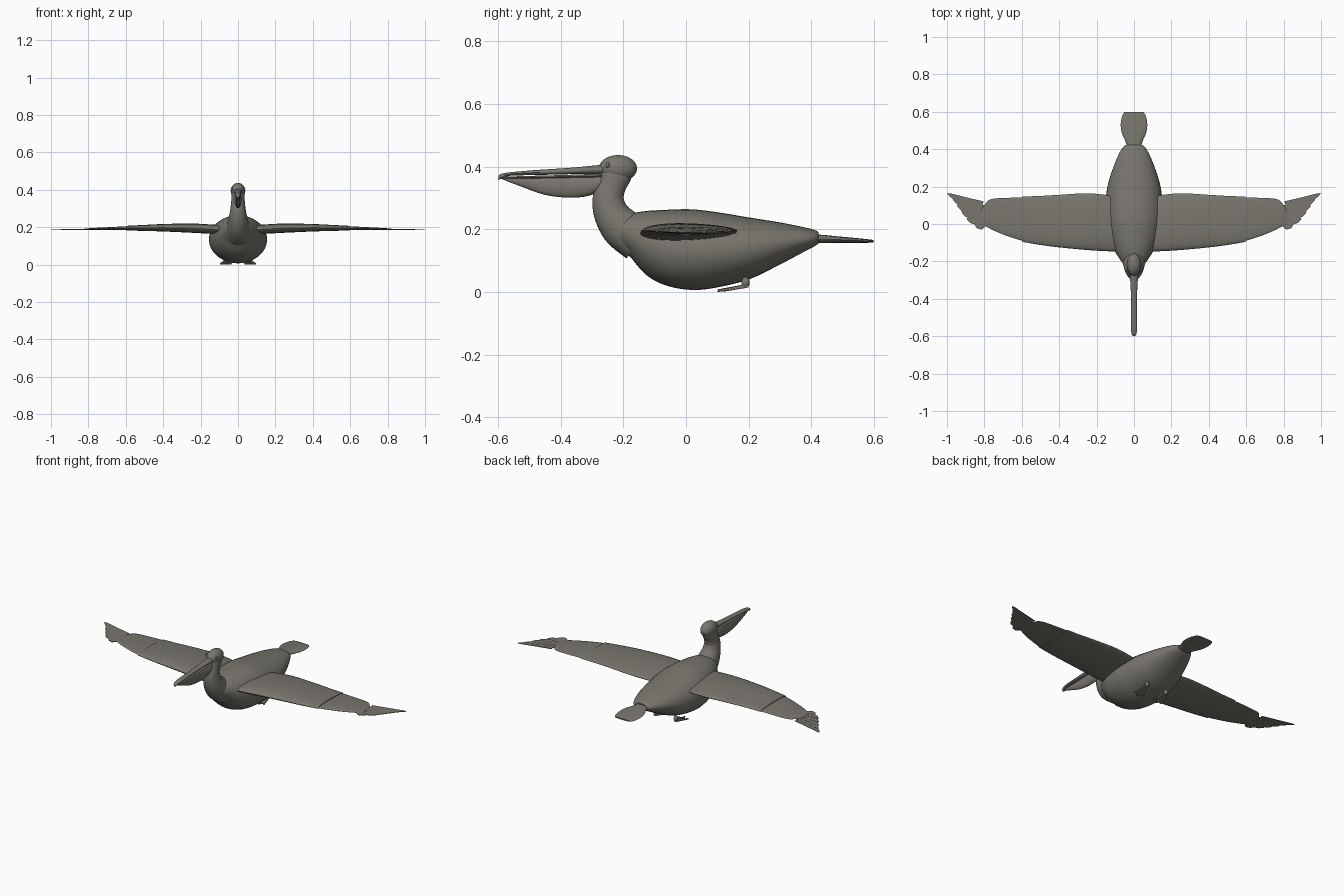
import bpy, bmesh, math
from mathutils import Vector as V

if "Cube" in bpy.data.objects:
    bpy.data.objects.remove(bpy.data.objects["Cube"])

mat = bpy.data.materials.new("grey_brown")
mat.diffuse_color = (0.19, 0.18, 0.155, 1)
mat.use_nodes = True
mat.node_tree.nodes["Principled BSDF"].inputs["Base Color"].default_value = mat.diffuse_color


def finish(name, bm, angle=40):
    bmesh.ops.recalc_face_normals(bm, faces=bm.faces)
    me = bpy.data.meshes.new(name)
    bm.to_mesh(me)
    bm.free()
    ob = bpy.data.objects.new(name, me)
    bpy.context.collection.objects.link(ob)
    me.materials.append(mat)
    bpy.ops.object.select_all(action='DESELECT')
    ob.select_set(True)
    bpy.context.view_layer.objects.active = ob
    bpy.ops.object.shade_smooth_by_angle(angle=math.radians(angle))
    return ob


def smooth_rows(rows, k):
    """Catmull-Rom interpolation of parameter rows."""
    out = []
    for i in range(len(rows) - 1):
        p = [rows[max(i - 1, 0)], rows[i], rows[i + 1], rows[min(i + 2, len(rows) - 1)]]
        for j in range(k):
            t = j / k
            out.append([0.5 * (2 * b + (c - a) * t + (2 * a - 5 * b + 4 * c - d) * t * t
                               + (3 * b - a - 3 * c + d) * t ** 3) for a, b, c, d in zip(*p)])
    return out + [list(rows[-1])]


def loft(name, rings, angle=40):
    bm = bmesh.new()
    loops = [[bm.verts.new(p) for p in r] for r in rings]
    n = len(loops[0])
    for a, b in zip(loops, loops[1:]):
        for i in range(n):
            bm.faces.new((a[i], a[(i + 1) % n], b[(i + 1) % n], b[i]))
    bm.faces.new(loops[0])
    bm.faces.new(loops[-1])
    return finish(name, bm, angle)


def ring(c, a, b, n=32):
    return [c + a * math.cos(2 * math.pi * i / n) + b * math.sin(2 * math.pi * i / n) for i in range(n)]


def loft_y(name, rows, k=4, n=32):
    """Rows: y, bottom z, top z, half width."""
    loft(name, [ring(V((0, y, (b + t) / 2)), V((w, 0, 0)), V((0, 0, (t - b) / 2)), n)
                for y, b, t, w in smooth_rows(rows, k)])


def ellipsoid(name, c, s, seg=24):
    bm = bmesh.new()
    bmesh.ops.create_uvsphere(bm, u_segments=seg, v_segments=seg // 2, radius=1)
    for v in bm.verts:
        v.co = V(c) + V((v.co.x * s[0], v.co.y * s[1], v.co.z * s[2]))
    finish(name, bm)


def plate(name, pts, th, angle=30):
    """Thin solid from an outline of 3D points."""
    bm = bmesh.new()
    top = [bm.verts.new(V(p) + V((0, 0, th / 2))) for p in pts]
    bot = [bm.verts.new(V(p) - V((0, 0, th / 2))) for p in pts]
    bm.faces.new(top)
    bm.faces.new(bot[::-1])
    for i in range(len(pts)):
        j = (i + 1) % len(pts)
        bm.faces.new((top[i], bot[i], bot[j], top[j]))
    finish(name, bm, angle)


# Body
loft_y("body", [(-.25, .19, .2, .008), (-.235, .162, .23, .04), (-.185, .12, .248, .078),
                (-.13, .057, .258, .112), (-.067, .022, .262, .138), (.013, .007, .264, .153),
                (.09, .013, .256, .155), (.2, .04, .238, .142), (.3, .088, .222, .112),
                (.37, .125, .208, .083), (.41, .146, .198, .06), (.423, .156, .19, .042)])

# Neck: y, z, radius in the side plane, half width
path = smooth_rows([(-.218, .41, .03, .022), (-.222, .38, .05, .034), (-.236, .34, .045, .036),
                    (-.248, .297, .05, .041), (-.238, .25, .056, .05), (-.205, .205, .066, .06),
                    (-.15, .165, .07, .07)], 5)
rings = []
for i, (y, z, r, w) in enumerate(path):
    a, b = path[max(i - 1, 0)], path[min(i + 1, len(path) - 1)]
    d = V((0, b[0] - a[0], b[1] - a[1])).normalized()
    rings.append(ring(V((0, y, z)), V((w, 0, 0)), V((0, -d.z, d.y)) * r))
loft("neck", rings)
ellipsoid("head", (0, -.217, .394), (.039, .061, .043))

# Bill and pouch
loft_y("upper_bill", [(-.598, .357, .370, .005), (-.59, .361, .377, .012), (-.56, .371, .382, .016),
                      (-.48, .373, .389, .016), (-.36, .376, .397, .017), (-.25, .376, .408, .024)], 3, 16)
loft_y("lower_bill", [(-.59, .361, .366, .006), (-.55, .361, .369, .012),
                      (-.4, .363, .373, .015), (-.26, .365, .378, .02)], 3, 12)
loft_y("pouch", [(-.585, .359, .366, .004), (-.53, .338, .367, .009), (-.45, .31, .37, .012),
                 (-.37, .301, .372, .015), (-.31, .307, .372, .019), (-.27, .325, .372, .02)], 4, 20)

# Tail
loft("tail", [ring(V((0, y, z)), V((w, 0, 0)), V((0, 0, h)), 24) for y, z, w, h in smooth_rows(
    [(.40, .170, .036, .015), (.44, .169, .045, .013), (.49, .167, .066, .010), (.535, .165, .071, .008),
     (.575, .163, .064, .006), (.598, .162, .052, .004)], 4)])


def wing_part(name, s, rows):
    """Rows: x, front y, rear y, middle z, half thickness; blunt front, sharp rear."""
    rings = []
    for x, f, r, z, h in smooth_rows(rows, 4):
        pts = []
        for i in range(28):
            t = 2 * math.pi * i / 28
            u = (1 - math.cos(t)) / 2
            pts.append(V((s * x, f + (r - f) * u, z + h * math.sin(t) * (1.15 - .45 * u))))
        rings.append(pts)
    loft(name, rings, 50)


for s, side in ((-1, "left"), (1, "right")):
    # Wings in two overlapping panels
    wing_part(side + "_inner_wing", s, [
        (.06, -.145, .13, .187, .024), (.13, -.146, .152, .189, .026), (.25, -.139, .164, .195, .026),
        (.4, -.125, .156, .197, .021), (.5, -.112, .150, .196, .017), (.595, -.096, .147, .195, .013)])
    wing_part(side + "_outer_wing", s, [
        (.57, -.095, .140, .194, .010), (.62, -.083, .141, .194, .010), (.70, -.056, .139, .192, .008),
        (.76, -.03, .134, .191, .006), (.79, -.014, .115, .190, .005), (.82, -.006, .06, .189, .003)])
    # Flight feathers
    tips = [(.998, .165), (.968, .132), (.946, .1), (.922, .066), (.896, .03), (.853, 0)]
    for i, (tx, ty) in enumerate(tips):
        rx, ry = .79 + .008 * (5 - i) * .5, .002 + .02 * (5 - i)
        d = V((tx - rx, ty - ry, 0))
        nrm = V((-d.y, d.x, 0)).normalized()
        z = .1875 + .0008 * (i - 2)
        outline = [(0, -.012), (.4, -.02), (.8, -.016), (.96, -.007), (1, 0), (.9, .008), (.5, .022), (0, .02)]
        pts = []
        for t, w in outline:
            p = V((rx, ry, z)) + d * t + nrm * w - V((0, .012 * math.sin(math.pi * t), 0))
            pts.append((s * p.x, p.y, p.z))
        plate(f"{side}_feather_{i + 1}", pts, .003)
    # Eye
    ellipsoid(side + "_eye", (s * .033, -.25, .405), (.006, .006, .009), 12)
    # Leg and webbed foot
    ellipsoid(side + "_leg", (s * .066, .19, .03), (.012, .013, .018), 16)
    web = [(.06, .2, .016), (.034, .118, .003), (.047, .121, .003), (.062, .1, .002),
           (.077, .119, .003), (.095, .112, .003), (.076, .2, .016)]
    plate(side + "_web", [(s * x, y, z + .001) for x, y, z in web], .005)
    for j, (x, y) in enumerate(((.036, .118), (.063, .102), (.093, .113))):
        a, b = V((s * .067, .195, .02)), V((s * x, y, .005))
        loft(f"{side}_toe_{j + 1}", [ring(a.lerp(b, t), V((r, 0, 0)), V((0, 0, r)), 10)
                                     for t, r in ((0, .007), (.5, .005), (1, .004))])
